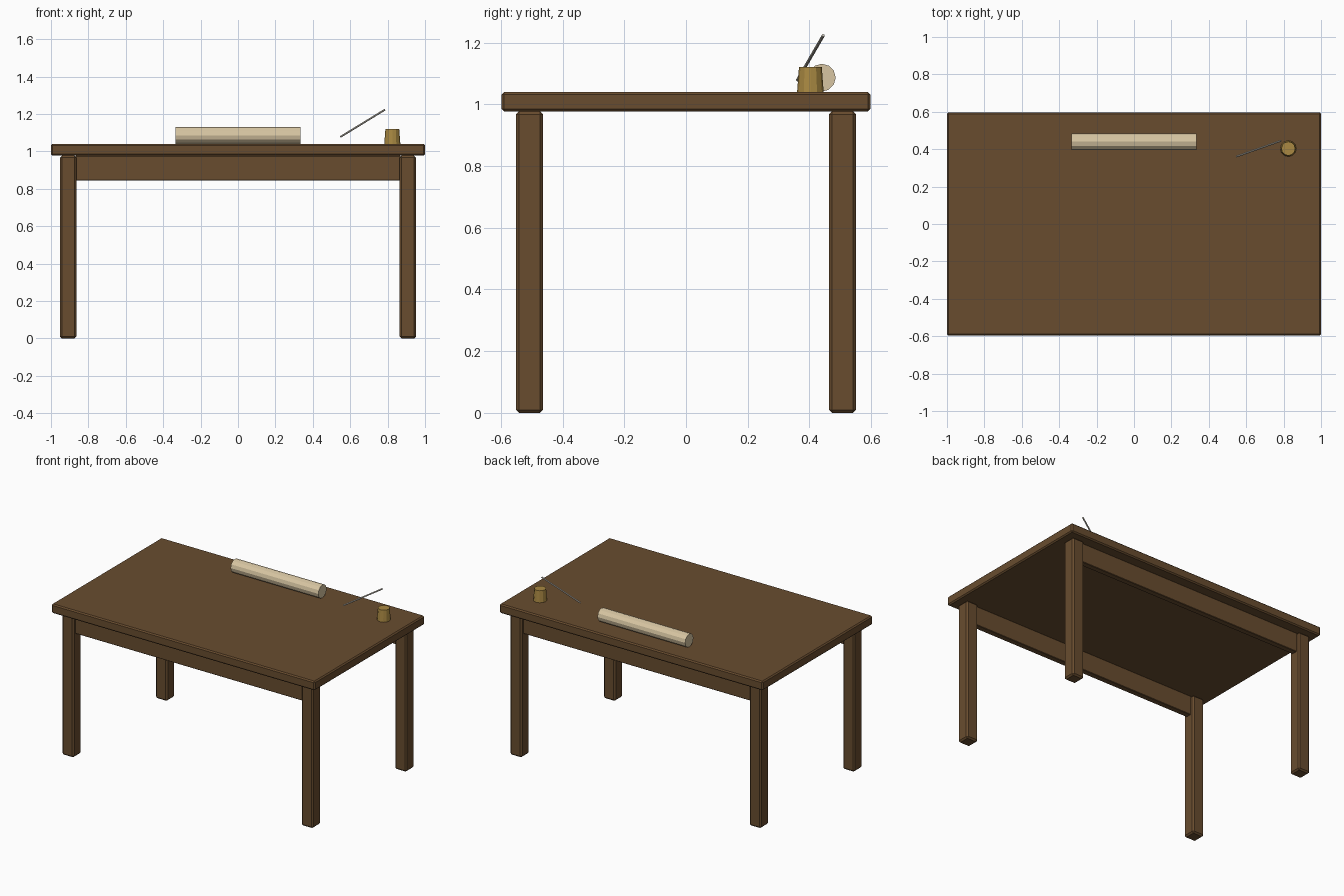
import bpy, math
from mathutils import Vector

if "Cube" in bpy.data.objects:
    bpy.data.objects.remove(bpy.data.objects["Cube"])


def material(name, rgb):
    m = bpy.data.materials.new(name)
    m.diffuse_color = (*rgb, 1)
    m.use_nodes = True
    m.node_tree.nodes["Principled BSDF"].inputs["Base Color"].default_value = m.diffuse_color
    return m


WOOD = material("brown wood", (0.14, 0.073, 0.028))
BRASS = material("brass", (0.40, 0.25, 0.055))
PAPER = material("parchment", (0.68, 0.56, 0.36))
QUILL = material("off white", (0.62, 0.58, 0.50))


def box(name, lo, hi, bevel=0.0):
    """Box between two corners, with a one-step chamfer."""
    lo, hi = Vector(lo), Vector(hi)
    bpy.ops.mesh.primitive_cube_add(size=1, location=(lo + hi) / 2)
    o = bpy.context.object
    o.name = name
    o.scale = hi - lo
    bpy.ops.object.transform_apply(location=False, rotation=False, scale=True)
    o.data.materials.append(WOOD)
    if bevel:
        b = o.modifiers.new("chamfer", 'BEVEL')
        b.width = bevel
        b.segments = 1
    return o


def rod(name, start, end, r1, r2, sides, mat):
    """Tapered prism running from start to end."""
    start, end = Vector(start), Vector(end)
    d = end - start
    bpy.ops.mesh.primitive_cone_add(vertices=sides, radius1=r1, radius2=r2,
                                    depth=d.length, location=(start + end) / 2)
    o = bpy.context.object
    o.name = name
    o.rotation_euler = d.to_track_quat('Z', 'Y').to_euler()
    o.data.materials.append(mat)
    return o


# Table top
box("table_top", (-1, -0.597, 0.977), (1, 0.597, 1.04), 0.008)

# Four legs and the two long aprons
for sy, depth in ((-1, "front"), (1, "back")):
    for sx, side in ((-1, "left"), (1, "right")):
        cx, cy = sx * 0.908, sy * 0.507
        box(f"{depth}_{side}_leg", (cx - 0.044, cy - 0.044, 0),
            (cx + 0.044, cy + 0.044, 0.977), 0.01)
    box(f"{depth}_apron", (-0.87, sy * 0.507 - 0.02, 0.845),
        (0.87, sy * 0.507 + 0.02, 0.977), 0.003)

# Rolled parchment lying near the back edge
rod("scroll", (-0.333, 0.44, 1.086), (0.333, 0.44, 1.086), 0.045, 0.045, 12, PAPER)

# Inkwell and the pen leaning beside it
rod("inkwell", (0.825, 0.403, 1.04), (0.825, 0.403, 1.12), 0.043, 0.037, 12, BRASS)
rod("pen", (0.548, 0.361, 1.078), (0.785, 0.445, 1.223), 0.005, 0.005, 8, QUILL)
